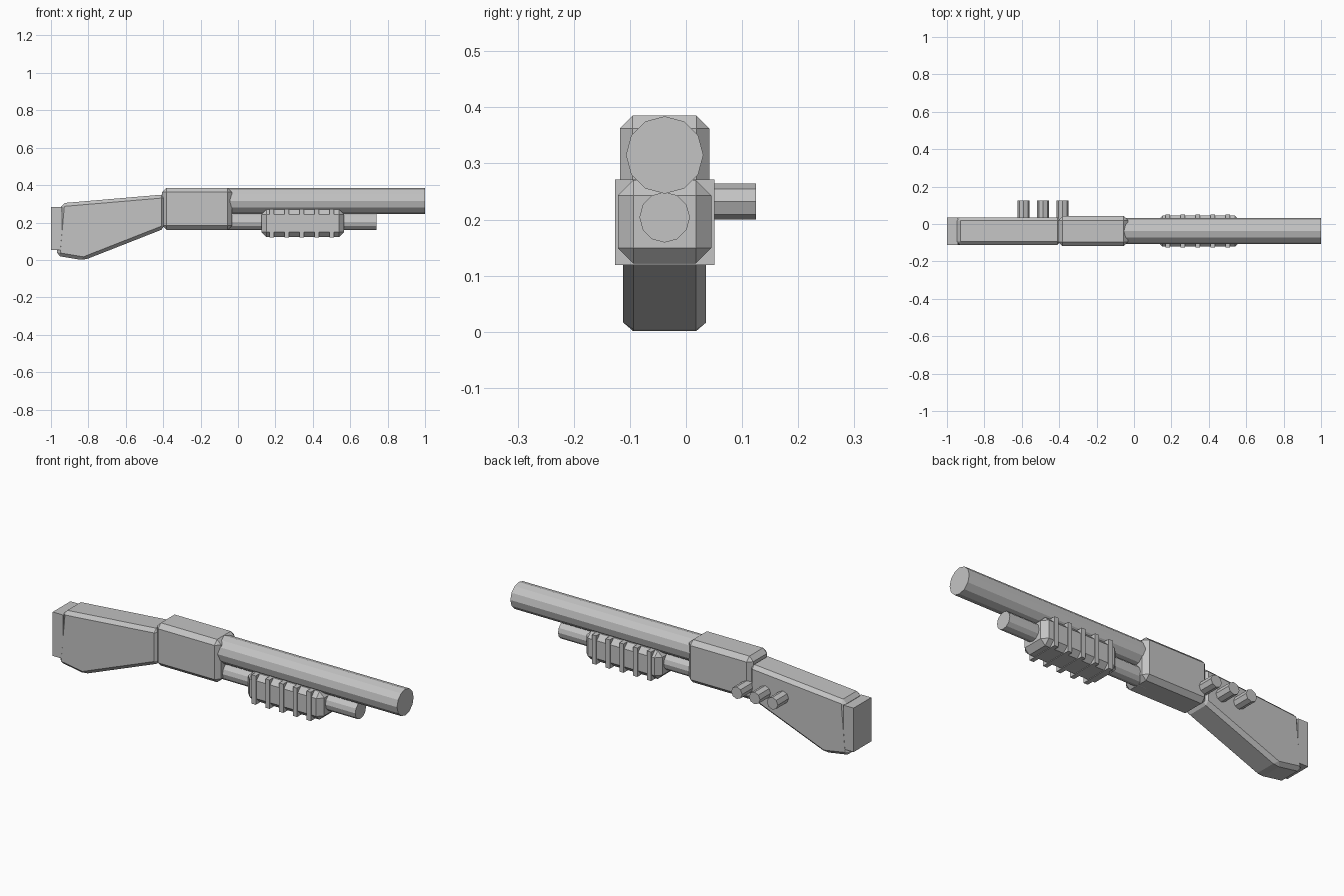
import bpy
import bmesh
import math
from mathutils import Matrix, Vector

cube = bpy.data.objects.get("Cube")
if cube:
    bpy.data.objects.remove(cube, do_unlink=True)

grey = bpy.data.materials.new("plain_grey")
grey.use_nodes = True
colour = (0.55, 0.55, 0.55, 1)
grey.diffuse_color = colour
grey.node_tree.nodes["Principled BSDF"].inputs["Base Color"].default_value = colour

MID = -0.038  # centre plane of the body in y


def finish(name, bm, chamfer=0):
    if chamfer:
        bmesh.ops.bevel(bm, geom=bm.edges[:], offset=chamfer, segments=1,
                        affect='EDGES', clamp_overlap=True)
    bmesh.ops.recalc_face_normals(bm, faces=bm.faces[:])
    mesh = bpy.data.meshes.new(name)
    bm.to_mesh(mesh)
    bm.free()
    mesh.materials.append(grey)
    obj = bpy.data.objects.new(name, mesh)
    bpy.context.collection.objects.link(obj)
    return obj


def prism(name, profile, width, chamfer=0):
    """Side profile in (x, z), extruded across y around the centre plane."""
    bm = bmesh.new()
    face = bm.faces.new([bm.verts.new((x, MID - width / 2, z)) for x, z in profile])
    out = bmesh.ops.extrude_face_region(bm, geom=[face])
    moved = [v for v in out["geom"] if isinstance(v, bmesh.types.BMVert)]
    bmesh.ops.translate(bm, verts=moved, vec=(0, width, 0))
    return finish(name, bm, chamfer)


def box(name, x0, x1, z0, z1, width, chamfer=0):
    return prism(name, [(x0, z0), (x1, z0), (x1, z1), (x0, z1)], width, chamfer)


def rod(name, start, end, radius, sides):
    """Faceted cylinder with a corner pointing straight up."""
    start, end = Vector(start), Vector(end)
    axis = end - start
    turn = Matrix.Rotation(math.pi / 2, 4, 'Y' if axis.x else 'X')
    bm = bmesh.new()
    bmesh.ops.create_cone(bm, cap_ends=True, segments=sides, radius1=radius,
                          radius2=radius, depth=axis.length,
                          matrix=Matrix.Translation((start + end) / 2) @ turn)
    return finish(name, bm)


# Barrel and the shorter tube below it
rod("barrel", (-0.1, MID, 0.315), (1, MID, 0.315), 0.069, 12)
rod("magazine_tube", (-0.1, MID, 0.204), (0.74, MID, 0.204), 0.045, 12)

# Receiver, stock and butt plate
box("receiver", -0.405, -0.032, 0.16, 0.385, 0.16, 0.023)
prism("stock", [(-0.97, 0.022), (-0.825, -0.002), (-0.392, 0.168),
                (-0.392, 0.35), (-0.945, 0.303)], 0.148, 0.018)
box("butt_plate", -1, -0.94, 0.052, 0.283, 0.147)

# Sliding grip with raised ribs
box("pump_grip", 0.125, 0.567, 0.122, 0.27, 0.166, 0.027)
for i in range(5):
    x = 0.18 + 0.08 * i
    box(f"grip_rib_{i + 1}", x - 0.012, x + 0.012, 0.119, 0.271, 0.177)

# Spare shells on the back side
for i in range(3):
    x = -0.59 + 0.104 * i
    rod(f"spare_shell_{i + 1}", (x, 0, 0.232), (x, 0.125, 0.232), 0.032, 8)
